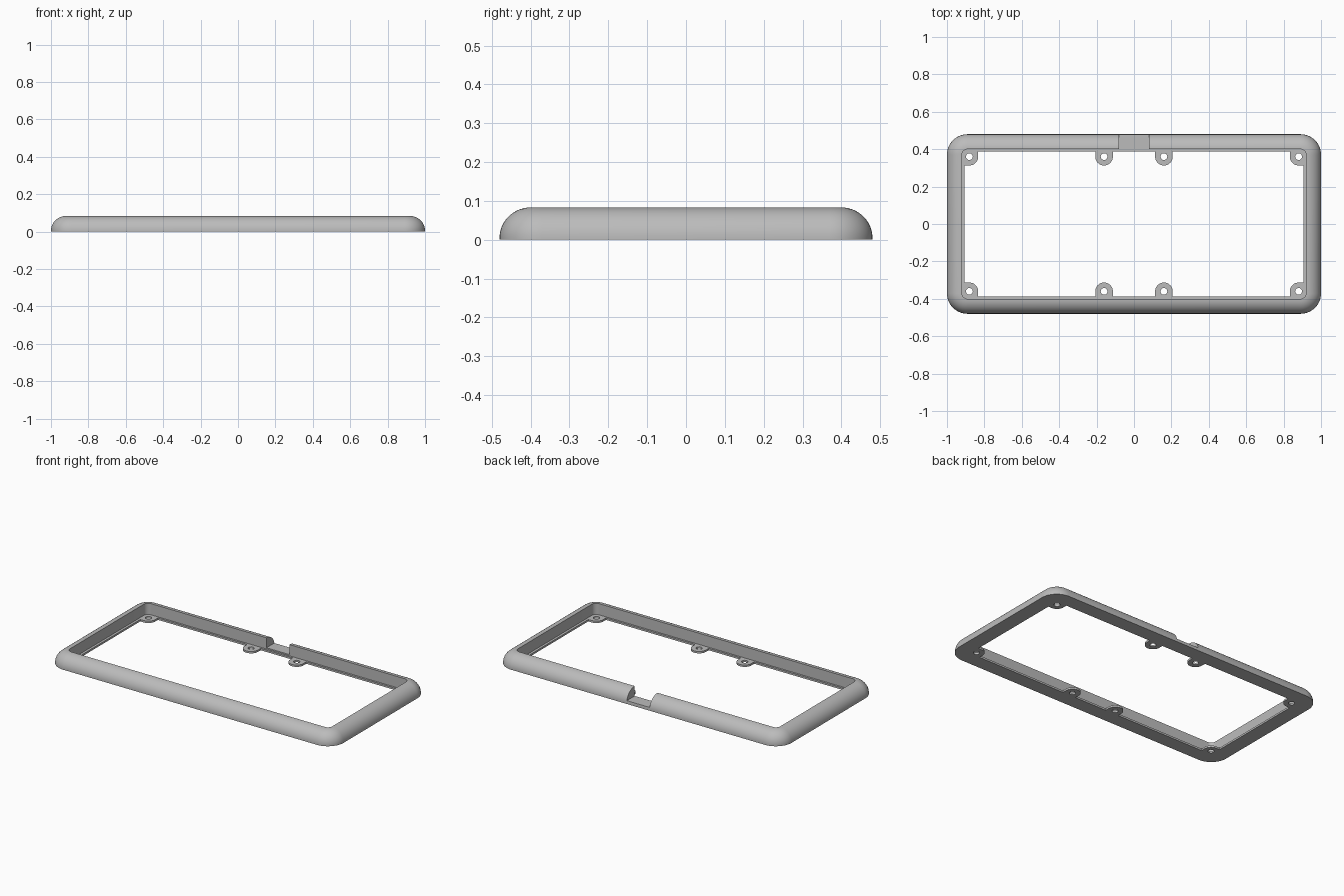
import bpy, bmesh
from math import cos, sin, pi, radians

if "Cube" in bpy.data.objects:
    bpy.data.objects.remove(bpy.data.objects["Cube"], do_unlink=True)

grey = bpy.data.materials.new("plain grey")
grey.use_nodes = True
COLOUR = (0.5, 0.5, 0.5, 1)
grey.diffuse_color = COLOUR
grey.node_tree.nodes["Principled BSDF"].inputs["Base Color"].default_value = COLOUR

IN_X, IN_Y, IN_R = 0.92, 0.40, 0.03   # inner wall half sizes and corner radius
WIDTH, HEIGHT, LIP = 0.08, 0.083, 0.005
FLOOR = 0.012                         # thickness of the inner ledge


def arc(cx, cy, r, start, end, n):
    return [(cx + r * cos(radians(start + (end - start) * i / n)),
             cy + r * sin(radians(start + (end - start) * i / n))) for i in range(n + 1)]


def rounded_rect(d):
    """Rounded rectangle lying d outside the inner wall."""
    pts = []
    for k, (sx, sy) in enumerate([(1, 1), (-1, 1), (-1, -1), (1, -1)]):
        pts += arc(sx * (IN_X - IN_R), sy * (IN_Y - IN_R), IN_R + d, 90 * k, 90 * k + 90, 12)
    return pts


def activate(obj):
    bpy.ops.object.select_all(action="DESELECT")
    obj.select_set(True)
    bpy.context.view_layer.objects.active = obj


# Bezel: quarter-round profile swept round the rounded rectangle
profile = [(0, 0), (WIDTH, 0)] + [(x, z + LIP) for x, z in
           [(WIDTH * cos(pi / 2 * i / 14), (HEIGHT - LIP) * sin(pi / 2 * i / 14)) for i in range(15)]]
bm = bmesh.new()
loops = [[bm.verts.new((x, y, z)) for x, y in rounded_rect(d)] for d, z in profile]
for a, b in zip(loops, loops[1:] + loops[:1]):
    for i in range(len(a)):
        j = (i + 1) % len(a)
        bm.faces.new((a[i], a[j], b[j], b[i]))
bmesh.ops.recalc_face_normals(bm, faces=bm.faces)
mesh = bpy.data.meshes.new("bezel")
bm.to_mesh(mesh)
bm.free()
mesh.materials.append(grey)
bezel = bpy.data.objects.new("bezel", mesh)
bpy.context.collection.objects.link(bezel)

# Cable notch through the back rail
bpy.ops.mesh.primitive_cube_add(size=1, location=(0, 0.45, 0.12))
cutter = bpy.context.object
cutter.name = "notch_cutter"
cutter.hide_render = True
cutter.scale = (0.16, 0.2, 0.2)
cutter.data.materials.append(grey)
activate(bezel)
cut = bezel.modifiers.new("notch", "BOOLEAN")
cut.operation = "DIFFERENCE"
cut.solver = "EXACT"
cut.object = cutter
bpy.ops.object.modifier_apply(modifier=cut.name)
bpy.data.objects.remove(cutter, do_unlink=True)
bpy.ops.object.shade_smooth_by_angle(angle=radians(35))

# Ledge with screw tabs: one quadrant of the inner outline, mirrored four ways
LEDGE_X, LEDGE_Y, TAB_R, TAB_Y = 0.905, 0.388, 0.047, 0.36
CORNER_X, MIDDLE_X = 0.88, 0.16
quadrant = [(LEDGE_X, TAB_Y - TAB_R)]
quadrant += arc(CORNER_X, TAB_Y, TAB_R, 270, 180, 8) + [(CORNER_X - TAB_R, LEDGE_Y)]
quadrant += [(MIDDLE_X + TAB_R, LEDGE_Y)] + arc(MIDDLE_X, TAB_Y, TAB_R, 0, -180, 16)
quadrant += [(MIDDLE_X - TAB_R, LEDGE_Y)]
opening = []
for sx, sy in [(1, 1), (-1, 1), (-1, -1), (1, -1)]:
    opening += [(sx * x, sy * y) for x, y in (quadrant if sx == sy else quadrant[::-1])]
outlines = [rounded_rect(0), opening]
for sx in (1, -1):
    for sy in (1, -1):
        for x in (CORNER_X, MIDDLE_X):
            outlines.append(arc(sx * x, sy * TAB_Y, 0.018, 0, 345, 23))

curve = bpy.data.curves.new("ledge_with_tabs", "CURVE")
curve.dimensions = "2D"
curve.fill_mode = "BOTH"
curve.extrude = FLOOR / 2
for pts in outlines:
    spline = curve.splines.new("POLY")
    spline.points.add(len(pts) - 1)
    for p, (x, y) in zip(spline.points, pts):
        p.co = (x, y, 0, 1)
    spline.use_cyclic_u = True
curve.materials.append(grey)
ledge = bpy.data.objects.new("ledge_with_tabs", curve)
ledge.location.z = FLOOR / 2
bpy.context.collection.objects.link(ledge)
activate(ledge)
bpy.ops.object.convert(target="MESH")
bpy.ops.object.shade_smooth_by_angle(angle=radians(30))
